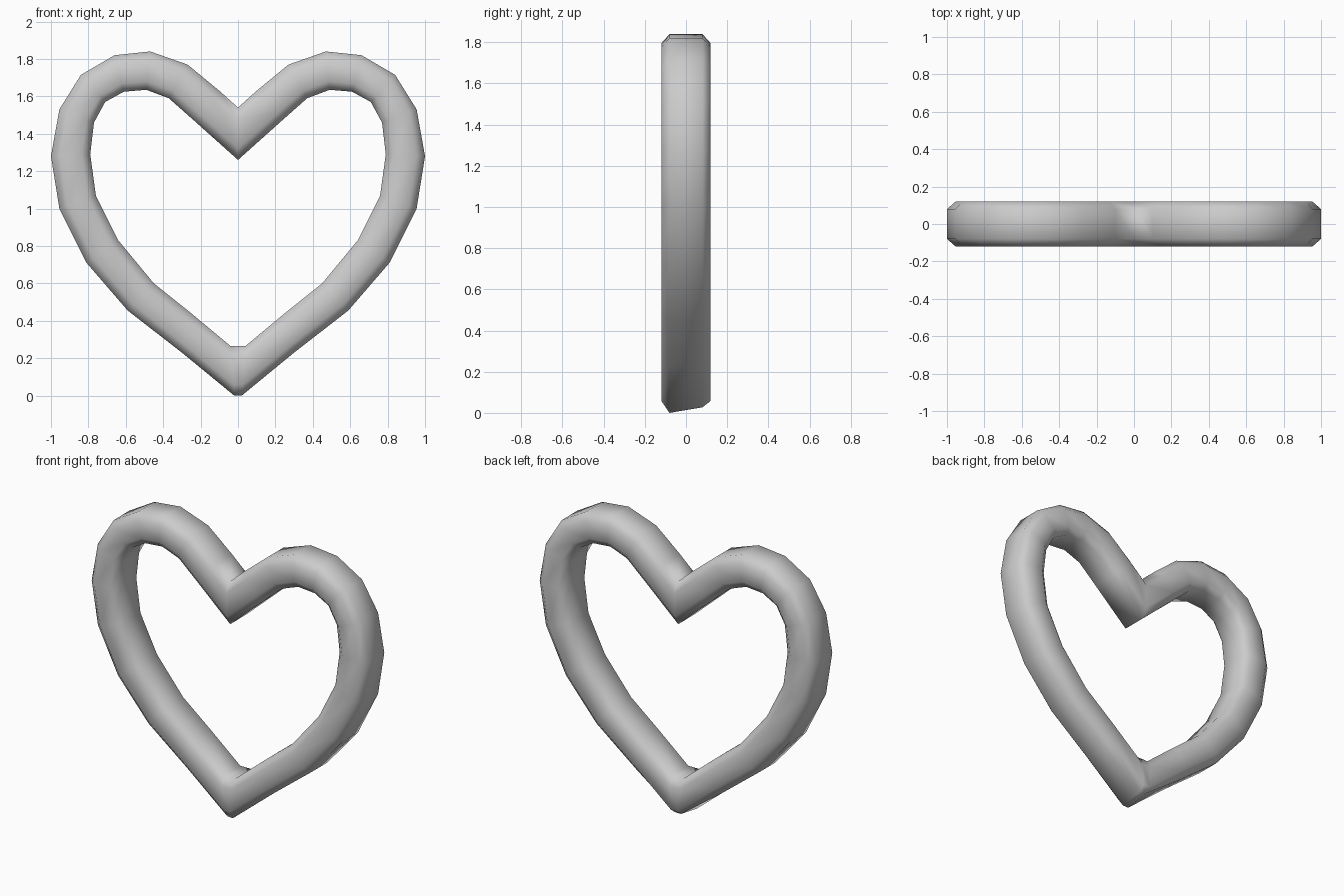
import bpy
import bmesh

cube = bpy.data.objects.get("Cube")
if cube:
    bpy.data.objects.remove(cube, do_unlink=True)

# Outer and inner rim points (x, z) from the notch round the lobe to the tip
OUTER = [(0, 1.54), (.10, 1.63), (.27, 1.77), (.47, 1.84), (.66, 1.82), (.84, 1.715), (.955, 1.53),
         (1, 1.28), (.955, 1.0), (.81, .71), (.59, .455), (.30, .23), (.02, 0)]
INNER = [(0, 1.26), (.24, 1.475), (.37, 1.59), (.49, 1.635), (.61, 1.625), (.71, 1.57), (.77, 1.46),
         (.79, 1.29), (.76, 1.07), (.64, .83), (.45, .60), (.25, .44), (.04, .265)]
# Chamfered cross-section: (fraction from outer to inner rim, depth y)
SECTION = [(0, -.08), (.22, -.12), (.78, -.12), (1, -.08),
           (1, .08), (.78, .12), (.22, .12), (0, .08)]
TIP_SLANT = 0.17


def ring_points(index, side):
    (ox, oz), (ix, iz) = OUTER[index], INNER[index]
    points = []
    for t, y in SECTION:
        z = oz + (iz - oz) * t
        if index == len(OUTER) - 1 and t == 0:
            z += TIP_SLANT * (y + .08)      # slanted bottom edge
        points.append((side * (ox + (ix - ox) * t), y, z))
    return points


# Heart-shaped tube: one lobe, then its mirror image, closed into a loop
last = len(OUTER) - 1
stations = [(i, 1) for i in range(last + 1)] + [(i, -1) for i in range(last, 0, -1)]
bm = bmesh.new()
rings = [[bm.verts.new(p) for p in ring_points(i, s)] for i, s in stations]
for k, ring in enumerate(rings):
    following = rings[(k + 1) % len(rings)]
    for j in range(len(SECTION)):
        n = (j + 1) % len(SECTION)
        bm.faces.new((ring[j], ring[n], following[n], following[j])).smooth = True
bmesh.ops.recalc_face_normals(bm, faces=bm.faces)

mesh = bpy.data.meshes.new("heart_ring")
bm.to_mesh(mesh)
bm.free()
heart = bpy.data.objects.new("heart_ring", mesh)
bpy.context.collection.objects.link(heart)

# Plain grey
grey = bpy.data.materials.new("light_grey")
grey.use_nodes = True
colour = (.6, .6, .6, 1)
grey.diffuse_color = colour
grey.node_tree.nodes["Principled BSDF"].inputs["Base Color"].default_value = colour
mesh.materials.append(grey)
